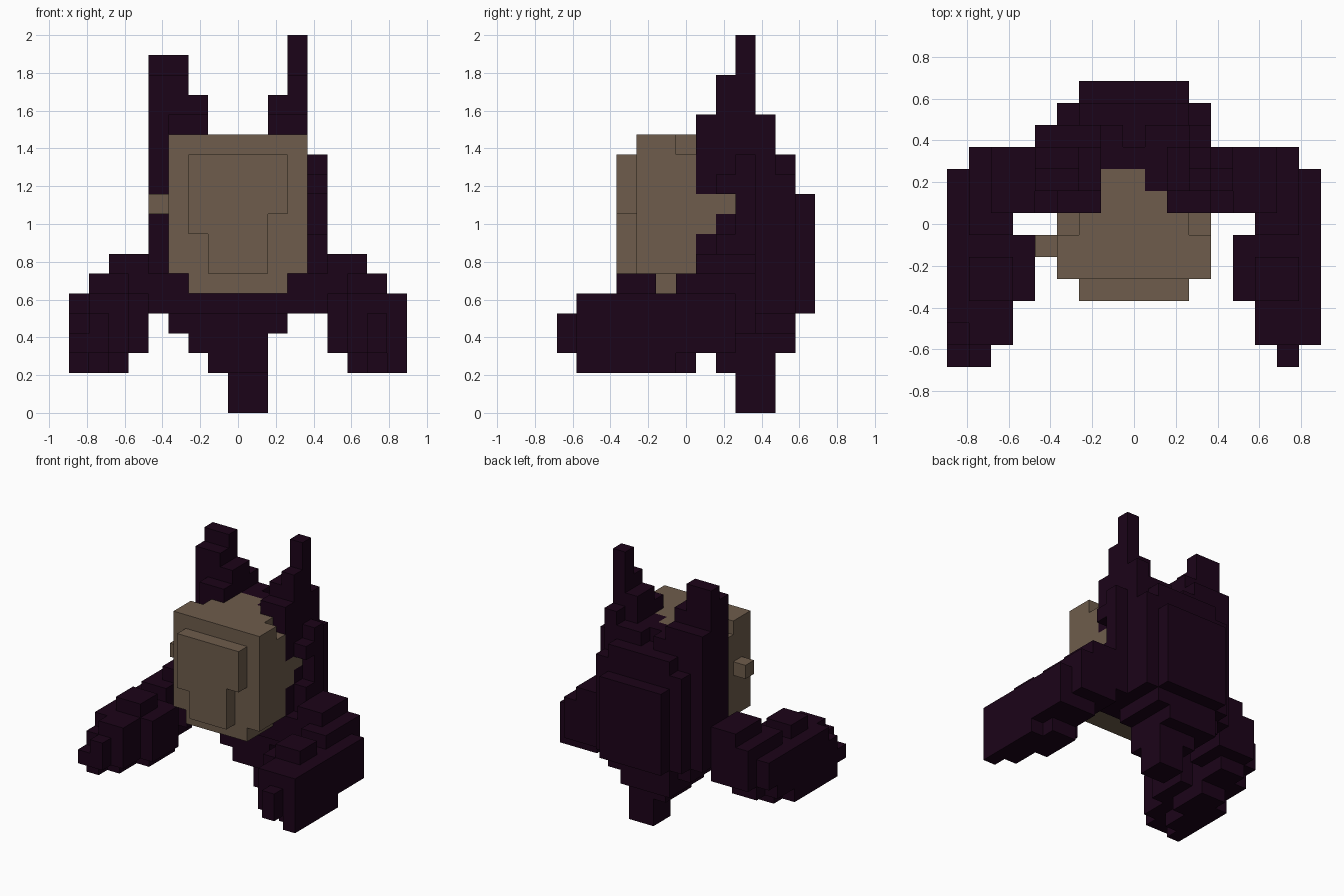
import bpy, bmesh
from mathutils import Vector

if "Cube" in bpy.data.objects:
    bpy.data.objects.remove(bpy.data.objects["Cube"])

U = 2 / 19                                  # edge of one block
ORIGIN = Vector((-8.5 * U, -6.5 * U, 0))


def material(name, rgb):
    m = bpy.data.materials.new(name)
    m.diffuse_color = (*rgb, 1)
    m.use_nodes = True
    m.node_tree.nodes["Principled BSDF"].inputs["Base Color"].default_value = m.diffuse_color
    return m


tan = material("weathered tan", (0.156, 0.108, 0.072))
plum = material("dark plum", (0.0112, 0.0010, 0.0094))
cells = {}                                  # block -> part name
colours = {}


def box(part, mat, x0, x1, y0, y1, z0, z1):
    """Fill a range of blocks; earlier parts keep their blocks."""
    colours[part] = mat
    for x in range(x0, x1):
        for y in range(y0, y1):
            for z in range(z0, z1):
                cells.setdefault((x, y, z), part)


def boxes(part, mat, *ranges):
    for r in ranges:
        box(part, mat, *r)


def mirrored(part, mat, *ranges):
    for r in ranges:
        box("left_" + part, mat, *r)
        box("right_" + part, mat, 17 - r[1], 17 - r[0], *r[2:])


# Raised face plate and side knob
boxes("face_plate", tan, (6, 11, 3, 4, 10, 13), (6, 7, 3, 4, 9, 10),
      (7, 10, 3, 4, 7, 10))
boxes("side_knob", tan, (4, 5, 5, 6, 10, 11))

# Head with trimmed rear top corners, chin and cheek tabs
boxes("head", tan, (5, 12, 4, 6, 7, 14), (5, 12, 6, 7, 7, 13),
      (6, 11, 6, 7, 13, 14), (6, 11, 4, 7, 6, 7),
      (7, 9, 7, 9, 7, 14), (9, 10, 7, 8, 7, 14),
      (11, 12, 7, 8, 9, 11), (11, 12, 8, 9, 10, 11))

# Horns of unequal height
boxes("left_horn", plum, (4, 6, 9, 10, 15, 18), (4, 6, 8, 9, 15, 17),
      (6, 7, 8, 10, 14, 16), (4, 6, 8, 10, 14, 15), (4, 7, 10, 11, 14, 15),
      (5, 7, 7, 8, 14, 15))
boxes("right_horn", plum, (11, 12, 9, 10, 14, 19), (11, 12, 8, 9, 14, 17),
      (10, 11, 8, 10, 14, 16), (10, 12, 7, 8, 14, 15),
      (11, 12, 10, 11, 14, 15))

# Hood wrapping the back of the head
boxes("hood", plum, (4, 5, 8, 11, 6, 15), (5, 7, 7, 11, 6, 14),
      (10, 12, 7, 11, 6, 14), (12, 13, 9, 10, 5, 13),
      (12, 13, 8, 9, 11, 12), (12, 13, 8, 9, 5, 9),
      (7, 10, 8, 10, 6, 14), (7, 10, 10, 11, 6, 13),
      (7, 8, 10, 11, 13, 14), (9, 10, 10, 11, 13, 14))

# Layered back shell
boxes("back_shell", plum, (5, 12, 11, 12, 5, 12), (6, 11, 11, 12, 4, 13),
      (6, 10, 11, 12, 3, 4), (6, 11, 12, 13, 5, 11))

# Tapering underside and tail
boxes("underside", plum, (4, 13, 7, 10, 5, 6), (4, 12, 10, 11, 5, 6),
      (5, 11, 8, 11, 4, 5), (6, 10, 8, 11, 3, 4), (7, 10, 8, 11, 2, 3))
boxes("tail", plum, (8, 10, 9, 11, 0, 2))

# Forward-reaching arms: forearm, stepped palm, top ridge, stepped shoulder
mirrored("arm", plum,
         (0, 1, 2, 8, 3, 6), (0, 1, 1, 2, 3, 5), (1, 3, 1, 7, 3, 6),
         (0, 1, 1, 6, 2, 3), (1, 2, 2, 7, 2, 3), (2, 3, 4, 7, 2, 3),
         (3, 4, 3, 6, 3, 6), (1, 3, 3, 5, 6, 7), (1, 3, 6, 7, 6, 7),
         (1, 3, 7, 9, 3, 7), (1, 3, 9, 10, 4, 7), (3, 4, 7, 10, 4, 8),
         (2, 3, 7, 10, 7, 8), (4, 5, 7, 10, 5, 7))
boxes("left_arm", plum, (1, 2, 0, 1, 3, 5), (0, 1, 0, 1, 3, 4),
      (0, 1, 8, 9, 4, 6))
boxes("right_arm", plum, (15, 16, 0, 1, 3, 5), (16, 17, 1, 2, 5, 6),
      (16, 17, 8, 9, 3, 6))


# Build one clean shell per part from the exposed block sides
def build(part):
    bm = bmesh.new()
    verts = {}

    def vert(p):
        if p not in verts:
            verts[p] = bm.verts.new(ORIGIN + Vector(p) * U)
        return verts[p]

    for cell in [c for c, name in cells.items() if name == part]:
        for axis in range(3):
            a, b = (axis + 1) % 3, (axis + 2) % 3
            for side in (0, 1):
                neighbour = list(cell)
                neighbour[axis] += 2 * side - 1
                if tuple(neighbour) in cells:
                    continue
                loop = []
                for da, db in ((0, 0), (1, 0), (1, 1), (0, 1)):
                    p = list(cell)
                    p[axis] += side
                    p[a] += da
                    p[b] += db
                    loop.append(vert(tuple(p)))
                bm.faces.new(loop if side else loop[::-1])
    bmesh.ops.dissolve_limit(bm, angle_limit=0.01, verts=bm.verts[:],
                             edges=bm.edges[:])
    mesh = bpy.data.meshes.new(part)
    bm.to_mesh(mesh)
    bm.free()
    mesh.materials.append(colours[part])
    bpy.context.collection.objects.link(bpy.data.objects.new(part, mesh))


for part in colours:
    build(part)
